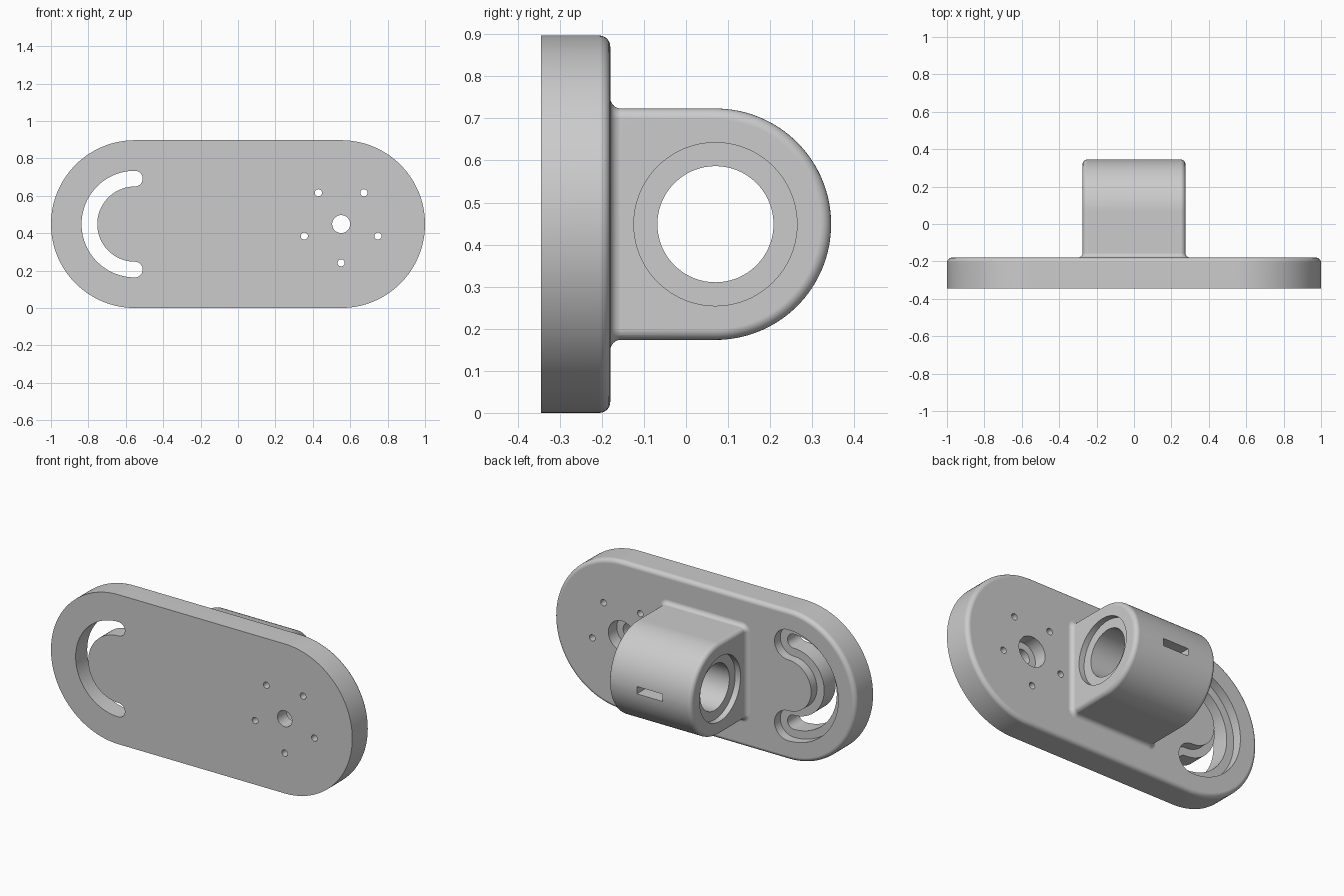
import bpy, bmesh
from math import sin, cos, pi, radians

if "Cube" in bpy.data.objects:
    bpy.data.objects.remove(bpy.data.objects["Cube"])

CZ = 0.4485                          # mid height of everything
FRONT, BACK = -0.345, -0.18          # plate faces
END_X, END_R = 0.5515, 0.4485        # plate end centres and radius
BOSS, BOSS_Y = 0.275, 0.07           # boss half size / bore centre
FILLET = 0.026


def arc(cu, cv, r, a0, a1, n=48):
    return [(cu + r * cos(radians(a0 + (a1 - a0) * i / n)),
             cv + r * sin(radians(a0 + (a1 - a0) * i / n))) for i in range(n + 1)]


def circle(cu, cv, r, n=64):
    return arc(cu, cv, r, 0, 360, n)[:-1]


def loft(name, loops, round_edge=None):
    """Closed solid through equal-length 3D loops; round_edge picks edges to fillet."""
    bm = bmesh.new()
    rings = [[bm.verts.new(p) for p in loop] for loop in loops]
    n = len(rings[0])
    for a, b in zip(rings, rings[1:]):
        for i in range(n):
            bm.faces.new((a[i], a[(i + 1) % n], b[(i + 1) % n], b[i]))
    bm.faces.new(rings[0])
    bm.faces.new(rings[-1])
    bmesh.ops.remove_doubles(bm, verts=bm.verts, dist=1e-5)
    bmesh.ops.recalc_face_normals(bm, faces=bm.faces)
    if round_edge:
        edges = [e for e in bm.edges if round_edge(*[v.co for v in e.verts])]
        bmesh.ops.bevel(bm, geom=edges, offset=FILLET, offset_type='OFFSET',
                        segments=6, profile=0.5, affect='EDGES')
    me = bpy.data.meshes.new(name)
    bm.to_mesh(me)
    bm.free()
    ob = bpy.data.objects.new(name, me)
    bpy.context.collection.objects.link(ob)
    return ob


def prism_y(name, outline, y0, y1, round_edge=None):
    return loft(name, [[(u, y, v) for u, v in outline] for y in (y0, y1)], round_edge)


def prism_x(name, outline, x0, x1, round_edge=None):
    return loft(name, [[(x, u, v) for u, v in outline] for x in (x0, x1)], round_edge)


def combine(target, tool, operation):
    mod = target.modifiers.new(operation.lower(), 'BOOLEAN')
    mod.operation, mod.object, mod.solver = operation, tool, 'EXACT'
    bpy.context.view_layer.objects.active = target
    bpy.ops.object.modifier_apply(modifier=mod.name)
    bpy.data.objects.remove(tool)


def c_slot(half_width, mid=0.243):
    """C-shaped slot outline with round ends."""
    cx, h = -END_X, half_width
    return (arc(cx, CZ, mid + h, 90, 270) + arc(cx, CZ - mid, h, 270, 450, 20)
            + arc(cx, CZ, mid - h, 270, 90) + arc(cx, CZ + mid, h, -90, 90, 20))


def rounded_square(half, r):
    k = half - r
    pts = []
    for i, (sx, sz) in enumerate(((1, 1), (-1, 1), (-1, -1), (1, -1))):
        pts += arc(sx * k, CZ + sz * k, r, 90 * i, 90 * i + 90, 8)
    return pts


# Plate: stadium with a rounded back rim
stadium = arc(END_X, CZ, END_R, -90, 90, 64) + arc(-END_X, CZ, END_R, 90, 270, 64)
bracket = prism_y("mounting_bracket", stadium, FRONT, BACK,
                  lambda a, b: a.y > BACK - 1e-4 and b.y > BACK - 1e-4)

# Boss: D-shaped block with rounded side edges, rooted inside the plate
root = -0.25
d_shape = [(root, CZ - BOSS)] + arc(BOSS_Y, CZ, BOSS, -90, 90, 64) + [(root, CZ + BOSS)]
boss = prism_x("boss", d_shape, -BOSS, BOSS,
               lambda a, b: abs(a.x - b.x) < 1e-4 and max(a.y, b.y) > root + 1e-3)

# Concave fillet where the boss meets the plate
loops = [[(u, root, v) for u, v in rounded_square(BOSS + FILLET, 2 * FILLET)]]
for k in range(9):
    t = k * pi / 16
    o = FILLET * (1 - sin(t)) - 0.0004
    y = BACK + FILLET * (1 - cos(t))
    loops.append([(u, y, v) for u, v in rounded_square(BOSS + o, FILLET + o)])
combine(boss, loft("boss_fillet", loops), 'UNION')

# Bore, bearing recesses and rear window in the boss
boss_cuts = [prism_x("bore", circle(BOSS_Y, CZ, 0.138, 96), -0.4, 0.4)]
for s in (-1, 1):
    boss_cuts.append(prism_x("bearing_recess", circle(BOSS_Y, CZ, 0.194, 96),
                             s * (BOSS - 0.035), s * 0.4))
window = [(-0.085, CZ - 0.022), (0.085, CZ - 0.022), (0.085, CZ + 0.022), (-0.085, CZ + 0.022)]
boss_cuts.append(prism_y("rear_window", window, BOSS_Y, 0.5))
for cut in boss_cuts:
    combine(boss, cut, 'DIFFERENCE')

# Curved slot, centre hole and ring of five small holes in the plate
plate_cuts = [
    prism_y("slot", c_slot(0.042), -0.5, 0),
    prism_y("slot_recess", c_slot(0.09), BACK - 0.055, 0),
    prism_y("centre_hole", circle(END_X, CZ, 0.048), -0.5, 0),
    prism_y("centre_recess", circle(END_X, CZ, 0.09), BACK - 0.08, 0),
]
for i in range(5):
    a = radians(-90 + 72 * i)
    plate_cuts.append(prism_y("small_hole", circle(END_X + 0.207 * cos(a), CZ + 0.207 * sin(a),
                                                   0.019, 32), -0.5, 0))
for cut in plate_cuts:
    combine(bracket, cut, 'DIFFERENCE')
combine(bracket, boss, 'UNION')

# Smooth shading with crisp edges
bpy.context.view_layer.objects.active = bracket
bracket.select_set(True)
bpy.ops.object.shade_smooth_by_angle(angle=radians(30))
wn = bracket.modifiers.new("weighted_normals", 'WEIGHTED_NORMAL')
wn.keep_sharp = True
